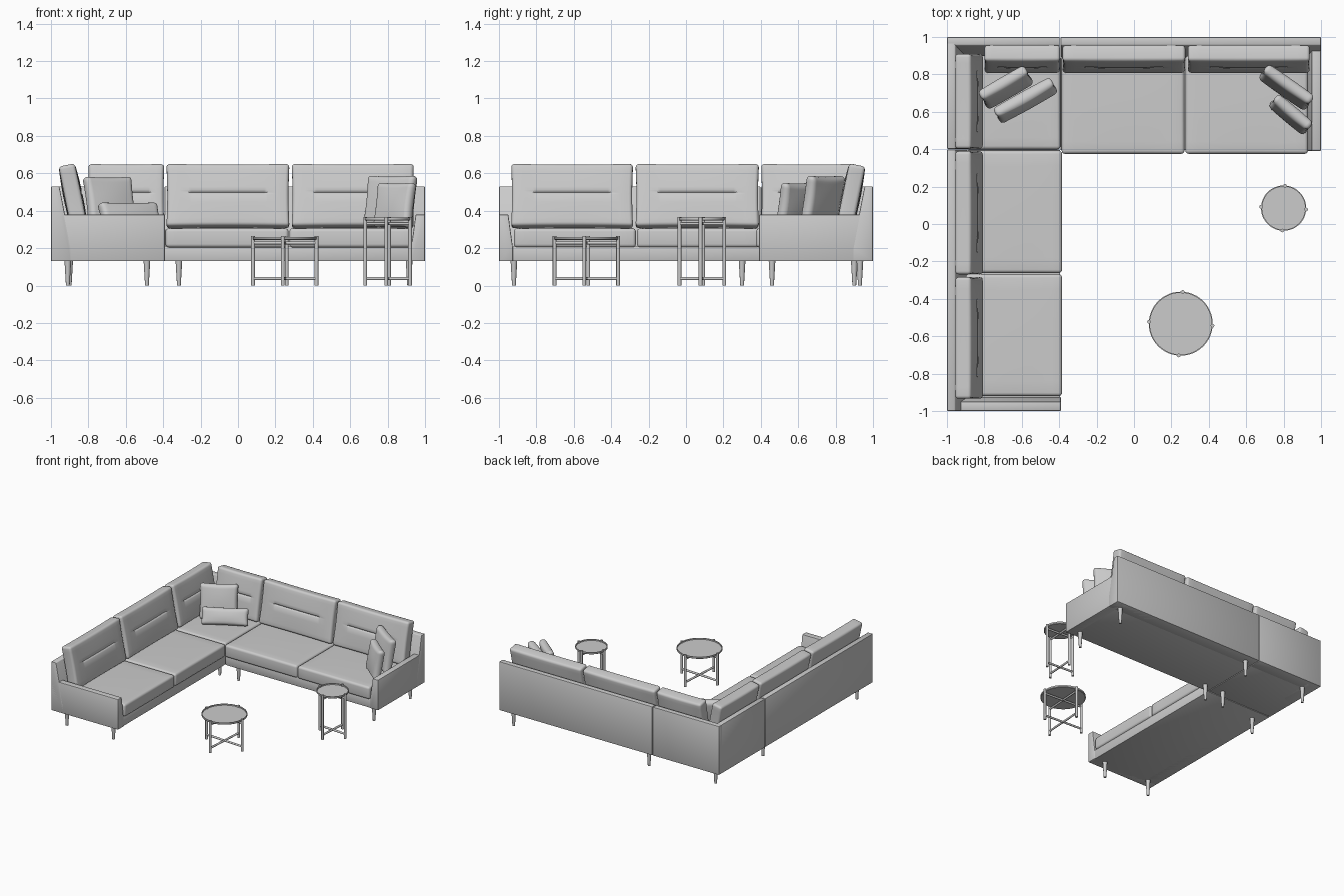
import bpy, bmesh, math
from mathutils import Matrix, Vector

if "Cube" in bpy.data.objects:
    bpy.data.objects.remove(bpy.data.objects["Cube"])

def finish(bm, name, matrix=None, angle=40):
    if matrix is not None:
        bm.transform(matrix)
    bmesh.ops.recalc_face_normals(bm, faces=bm.faces)
    me = bpy.data.meshes.new(name)
    bm.to_mesh(me)
    bm.free()
    ob = bpy.data.objects.new(name, me)
    bpy.context.collection.objects.link(ob)
    bpy.ops.object.select_all(action='DESELECT')
    ob.select_set(True)
    bpy.context.view_layer.objects.active = ob
    bpy.ops.object.shade_smooth_by_angle(angle=math.radians(angle))
    return ob

def prism(name, profile, to3d, a, b, bevel=0.006):
    """Extrude a (d, z) profile from a to b; to3d(d, z, t) places each point."""
    bm = bmesh.new()
    lo = [bm.verts.new(to3d(d, z, a)) for d, z in profile]
    hi = [bm.verts.new(to3d(d, z, b)) for d, z in profile]
    n = len(profile)
    bm.faces.new(lo)
    bm.faces.new(hi[::-1])
    for i in range(n):
        j = (i + 1) % n
        bm.faces.new((lo[i], hi[i], hi[j], lo[j]))
    bmesh.ops.recalc_face_normals(bm, faces=bm.faces)
    bmesh.ops.bevel(bm, geom=list(bm.edges), offset=bevel, segments=2,
                    profile=0.5, affect='EDGES')
    return finish(bm, name)

def box(name, x0, x1, y0, y1, z0, z1, bevel=0.005):
    return prism(name, [(x0, z0), (x1, z0), (x1, z1), (x0, z1)],
                 lambda d, z, t: (d, t, z), y0, y1, bevel)

def cushion(name, loc, size, turn=0, tilt=0, bulge=0.008, pinch=0.015,
            bevel=0.018, crease=False):
    """Soft block: local x = width, -y = front, z = height."""
    w, t, h = size
    bm = bmesh.new()
    bmesh.ops.create_cube(bm, size=1, matrix=Matrix.Diagonal((w, t, h, 1)))
    bmesh.ops.bevel(bm, geom=list(bm.edges), offset=bevel, segments=4,
                    profile=0.5, affect='EDGES')
    xs = [w * (i / 10 - 0.5) for i in range(1, 10)]
    zs = [h * (i / 8 - 0.5) for i in range(1, 8)]
    half = 0.31 * w
    if crease:
        xs += [s * (half + e) for s in (-1, 1) for e in (0, 0.01)]
        zs = [z for z in zs if abs(z - 0.012) > 0.025]
        zs += [0.012 + k * 0.006 for k in range(-2, 3)]
    for axis, cuts in (((1, 0, 0), xs), ((0, 0, 1), zs)):
        for c in cuts:
            bmesh.ops.bisect_plane(bm, geom=bm.verts[:] + bm.edges[:] + bm.faces[:],
                                   plane_co=Vector(axis) * c, plane_no=axis)
    for v in bm.verts:
        x, y, z = v.co
        u, q = min(1, abs(2 * x / w)), min(1, abs(2 * z / h))
        y += 2 * y / t * bulge * (1 - u * u) * (1 - q * q)
        if crease and y < 0 and abs(x) <= half + 0.001:
            y += 0.010 * math.exp(-((z - 0.012) / 0.006) ** 2)
        v.co = (x * (1 - pinch * (1 - q * q)), y, z * (1 - pinch * (1 - u * u)))
    m = (Matrix.Translation(loc) @ Matrix.Rotation(math.radians(turn), 4, 'Z')
         @ Matrix.Rotation(math.radians(-tilt), 4, 'X'))
    return finish(bm, name, m)

def rod(name, p, q, r0, r1=None, sides=12):
    p, q = Vector(p), Vector(q)
    d = q - p
    bm = bmesh.new()
    bmesh.ops.create_cone(bm, cap_ends=True, segments=sides, radius1=r0,
                          radius2=r0 if r1 is None else r1, depth=d.length)
    m = Matrix.Translation((p + q) / 2) @ d.to_track_quat('Z', 'Y').to_matrix().to_4x4()
    return finish(bm, name, m)

# frame: sloped backs and arms (d = distance inwards from the outer side)
BACK = [(0, .13), (0, .53), (.045, .53), (.11, .2), (.11, .13)]
ARM = [(0, .13), (0, .38), (.05, .38), (.075, .2), (.075, .13)]
left_side = lambda d, z, t: (-1 + d, t, z)
rear_side = lambda d, z, t: (t, 1 - d, z)
prism("left_back", BACK, left_side, -1, 0.398)
prism("corner_left_back", BACK, left_side, 0.402, 0.97)
prism("corner_rear_back", BACK, rear_side, -1, -0.397)
prism("rear_back", BACK, rear_side, -0.393, 1)
prism("left_arm", ARM, lambda d, z, t: (t, -1 + d, z), -0.995, -0.39)
prism("right_arm", ARM, lambda d, z, t: (1 - d, t, z), 0.39, 0.995)

# seat bases
box("left_base", -0.99, -0.395, -0.98, 0.398, .13, .21)
box("corner_base", -0.99, -0.397, 0.402, 0.99, .13, .21)
box("rear_base", -0.393, 0.98, 0.395, 0.99, .13, .21)

# seat cushions: x0, x1, y0, y1
for i, (x0, x1, y0, y1) in enumerate([
        (-0.90, -0.385, -0.92, -0.268), (-0.90, -0.385, -0.262, 0.393),
        (-0.90, -0.393, 0.399, 0.90),
        (-0.387, 0.270, 0.375, 0.90), (0.275, 0.930, 0.375, 0.90)]):
    cushion(f"seat_cushion_{i + 1}", ((x0 + x1) / 2, (y0 + y1) / 2, 0.255),
            (x1 - x0, 0.102, y1 - y0), tilt=90, bulge=0.004, pinch=0.002)

# back cushions
for i, (a, b) in enumerate([(-0.935, -0.283), (-0.270, 0.390), (0.402, 0.910)]):
    cushion(f"left_back_cushion_{i + 1}", (-0.882, (a + b) / 2, 0.478),
            (b - a, 0.088, 0.34), 90, 11.5, crease=True)
for i, (a, b) in enumerate([(-0.800, -0.395), (-0.383, 0.275), (0.287, 0.940)]):
    cushion(f"rear_back_cushion_{i + 1}", ((a + b) / 2, 0.882, 0.478),
            (b - a, 0.088, 0.34), 0, 11.5, crease=True)

# loose pillows
soft = dict(bulge=0.012, pinch=0.05, bevel=0.024)
cushion("corner_square_pillow", (-0.685, 0.730, 0.448), (0.29, 0.06, 0.275), 30, 14, **soft)
cushion("corner_long_pillow", (-0.580, 0.660, 0.378), (0.36, 0.06, 0.135), 29, 24, **soft)
cushion("right_large_pillow", (0.815, 0.730, 0.450), (0.31, 0.058, 0.28), -35, 10, **soft)
cushion("right_small_pillow", (0.838, 0.585, 0.430), (0.25, 0.055, 0.245), -40, 10, **soft)

# sofa legs
for i, (x, y) in enumerate([(-0.91, -0.92), (-0.487, -0.92), (-0.91, 0.30),
                            (-0.487, 0.46), (-0.90, 0.90), (-0.316, 0.46),
                            (-0.316, 0.93), (0.915, 0.46), (0.915, 0.93)]):
    rod(f"sofa_leg_{i + 1}", (x, y, 0), (x, y, 0.135), 0.010, 0.018, 16)

def table(name, cx, cy, r, top, turn):
    # tray with a raised rim
    bm = bmesh.new()
    prof = [(0, top - .016), (r - .004, top - .016), (r, top - .012), (r, top),
            (r - .006, top), (r - .006, top - .010), (0, top - .010)]
    vs = [bm.verts.new((d, 0, z)) for d, z in prof]
    es = [bm.edges.new(p) for p in zip(vs, vs[1:])]
    bmesh.ops.spin(bm, geom=vs + es, cent=(0, 0, 0), axis=(0, 0, 1),
                   angle=math.tau, steps=48)
    bmesh.ops.remove_doubles(bm, verts=bm.verts, dist=1e-4)
    finish(bm, name + "_tray", Matrix.Translation((cx, cy, 0)))
    # four legs joined by two crossed pairs of rails
    at = lambda k, z: (cx + (r - .001) * math.cos(turn + k * math.pi / 2),
                       cy + (r - .001) * math.sin(turn + k * math.pi / 2), z)
    for k in range(4):
        rod(f"{name}_leg_{k + 1}", at(k, 0), at(k, top + .004), 0.010)
    for k in range(2):
        for label, z in (("lower", .037), ("upper", top - .032)):
            rod(f"{name}_{label}_rail_{k + 1}", at(k, z), at(k + 2, z), 0.008)

# side tables
table("low_table", 0.25, -0.533, 0.171, 0.26, math.radians(-3.5))
table("tall_table", 0.80, 0.085, 0.121, 0.363, math.radians(-3.5))
